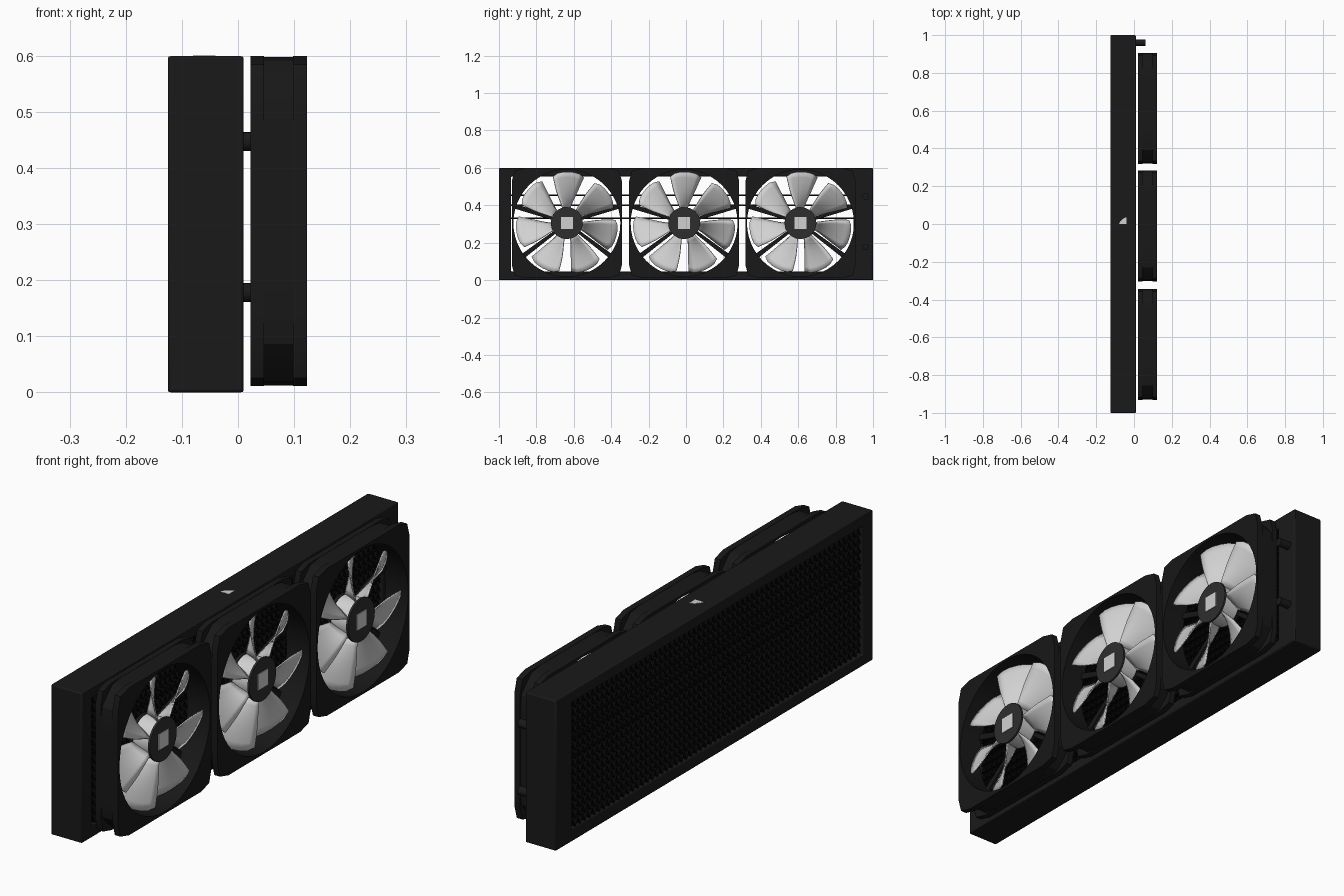
import bpy, bmesh
from math import sin, cos, pi, radians

if "Cube" in bpy.data.objects:
    bpy.data.objects.remove(bpy.data.objects["Cube"])


def mat(name, v):
    m = bpy.data.materials.new(name)
    m.diffuse_color = (v, v, v, 1)
    m.use_nodes = True
    m.node_tree.nodes["Principled BSDF"].inputs["Base Color"].default_value = m.diffuse_color
    return m


CASE = mat("radiator black", 0.010)
FRAME = mat("fan frame black", 0.009)
CORE = mat("core black", 0.002)
HUB = mat("hub grey", 0.027)
LIGHT = mat("blade light grey", 0.64)


def finish(name, bm, material, smooth=None):
    me = bpy.data.meshes.new(name)
    bm.to_mesh(me)
    bm.free()
    ob = bpy.data.objects.new(name, me)
    bpy.context.collection.objects.link(ob)
    me.materials.append(material)
    if smooth:
        bpy.ops.object.select_all(action='DESELECT')
        ob.select_set(True)
        bpy.context.view_layer.objects.active = ob
        bpy.ops.object.shade_smooth_by_angle(angle=radians(smooth))
    return ob


def ring_prism(bm, outer, inner, x0, x1):
    """Plate between two (y, z) loops, extruded from x0 to x1."""
    n = len(outer)
    loops = [[bm.verts.new((x, y, z)) for y, z in pts]
             for pts, x in ((outer, x0), (outer, x1), (inner, x1), (inner, x0))]
    for k in range(4):
        a, b = loops[k], loops[(k + 1) % 4]
        for i in range(n):
            j = (i + 1) % n
            bm.faces.new((a[i], a[j], b[j], b[i]))
    bmesh.ops.recalc_face_normals(bm, faces=bm.faces)


def prism(bm, pts, x0, x1):
    a = [bm.verts.new((x0, y, z)) for y, z in pts]
    b = [bm.verts.new((x1, y, z)) for y, z in pts]
    bm.faces.new(a[::-1])
    bm.faces.new(b)
    for i in range(len(pts)):
        j = (i + 1) % len(pts)
        bm.faces.new((a[i], a[j], b[j], b[i]))


def rect(y0, y1, z0, z1):
    return [(y0, z0), (y1, z0), (y1, z1), (y0, z1)]


def circle(cy, cz, r, n=48):
    return [(cy + r * cos(2 * pi * i / n), cz + r * sin(2 * pi * i / n)) for i in range(n)]


def squircle(cy, cz, half, rmax, n=48):
    """Square whose corners are clipped at radius rmax."""
    pts = []
    for i in range(n):
        c, s = cos(2 * pi * i / n), sin(2 * pi * i / n)
        r = min(half / max(abs(c), abs(s)), rmax)
        pts.append((cy + r * c, cz + r * s))
    return pts


# Radiator casing with end tanks
Y0, Y1, Z0, Z1 = -0.935, 0.895, 0.045, 0.555
bm = bmesh.new()
ring_prism(bm, rect(-1, 1, 0, 0.599), rect(Y0, Y1, Z0, Z1), -0.125, 0.01)
ob = finish("radiator_casing", bm, CASE, 40)
bev = ob.modifiers.new("bevel", 'BEVEL')
bev.width, bev.segments = 0.005, 2

# Core: thin flat tubes with zigzag fins between them
bm = bmesh.new()
XA, XB = -0.118, 0.003
rows, cells = 15, 120
dz, dy = (Z1 - Z0) / rows, (Y1 - Y0) / cells
for r in range(rows):
    z = Z0 + r * dz
    if r:
        bm.faces.new([bm.verts.new(p) for p in
                      ((XA, Y0, z), (XB, Y0, z), (XB, Y1, z), (XA, Y1, z))])
    prev = None
    for i in range(cells + 1):
        zz = z + (dz if i % 2 else 0)
        cur = [bm.verts.new((x, Y0 + i * dy, zz)) for x in (XA, XB)]
        if prev:
            bm.faces.new((prev[0], prev[1], cur[1], cur[0]))
        prev = cur
for z in (0.33, 0.40, 0.455):
    prism(bm, rect(Y0, Y1, z - 0.004, z + 0.004), XA, XB)
finish("radiator_core", bm, CORE)

# Hose fittings
bm = bmesh.new()
for z in (0.178, 0.447):
    prism(bm, circle(0.96, z, 0.017, 16), 0.0, 0.06)
finish("hose_fittings", bm, CASE, 40)

# Small pale plate on the top
bm = bmesh.new()
a = [(-0.08, 0.0), (-0.04, 0.0), (-0.04, 0.036), (-0.055, 0.03), (-0.07, 0.017)]
lo = [bm.verts.new((x, y, 0.597)) for x, y in a]
hi = [bm.verts.new((x, y, 0.6)) for x, y in a]
bm.faces.new(lo[::-1])
bm.faces.new(hi)
for i in range(5):
    j = (i + 1) % 5
    bm.faces.new((lo[i], lo[j], hi[j], hi[i]))
finish("top_plate", bm, LIGHT)

# Three fans
CZ = 0.305
BLADES = 7


def fan(k, cy):
    # Frame: two flanges joined by a slightly narrower shroud
    bm = bmesh.new()
    hole = circle(cy, CZ, 0.286)
    flange = squircle(cy, CZ, 0.294, 0.395)
    ring_prism(bm, flange, hole, 0.022, 0.046)
    ring_prism(bm, flange, hole, 0.098, 0.123)
    ring_prism(bm, squircle(cy, CZ, 0.293, 0.36), hole, 0.046, 0.098)
    finish(f"fan_frame_{k}", bm, FRAME, 30)

    # Struts holding the motor behind the blades
    bm = bmesh.new()
    for deg in (18, 162, 217, -37):
        c, s = cos(radians(deg)), sin(radians(deg))
        prism(bm, [(cy + r * c - w * s, CZ + r * s + w * c) for r, w in
                   ((0.06, -0.008), (0.288, -0.013), (0.288, 0.013), (0.06, 0.008))], 0.022, 0.034)
    prism(bm, circle(cy, CZ, 0.08, 32), 0.022, 0.036)
    finish(f"motor_mount_{k}", bm, FRAME)

    # Rotor drum, cap and square plate
    for name, r, x0, x1, m in (("rotor_drum", 0.078, 0.036, 0.108, LIGHT),
                               ("hub_cap", 0.085, 0.108, 0.116, HUB)):
        bm = bmesh.new()
        prism(bm, circle(cy, CZ, r, 32), x0, x1)
        finish(f"{name}_{k}", bm, m, 40)
    bm = bmesh.new()
    prism(bm, rect(cy - 0.032, cy + 0.032, CZ - 0.032, CZ + 0.032), 0.116, 0.119)
    finish(f"hub_square_{k}", bm, LIGHT)

    # Pitched, slightly curved blades
    bm = bmesh.new()
    nr, na = 7, 6
    for b in range(BLADES):
        base = 92 + b * 360 / BLADES
        grid = []
        for i in range(nr + 1):
            t = i / nr
            r = 0.074 + 0.2 * t
            width = 27 + 10 * sin(pi * min(t * 0.75, 0.5))
            row = []
            for j in range(na + 1):
                u = j / na - 0.5
                edge = 0.014 * (2 * u) ** 4 * t          # rounded tips
                ang = radians(base + u * width - 4 * t)
                x = 0.071 + 0.076 * u + 0.014 * (0.25 - u * u)
                row.append(bm.verts.new((x, cy + (r - edge) * cos(ang), CZ + (r - edge) * sin(ang))))
            grid.append(row)
        for i in range(nr):
            for j in range(na):
                bm.faces.new((grid[i][j], grid[i + 1][j], grid[i + 1][j + 1], grid[i][j + 1]))
    ob = finish(f"fan_blades_{k}", bm, LIGHT, 40)
    sol = ob.modifiers.new("thickness", 'SOLIDIFY')
    sol.thickness, sol.offset = 0.005, 0


for k, cy in enumerate((-0.637, -0.01, 0.612), 1):
    fan(k, cy)
